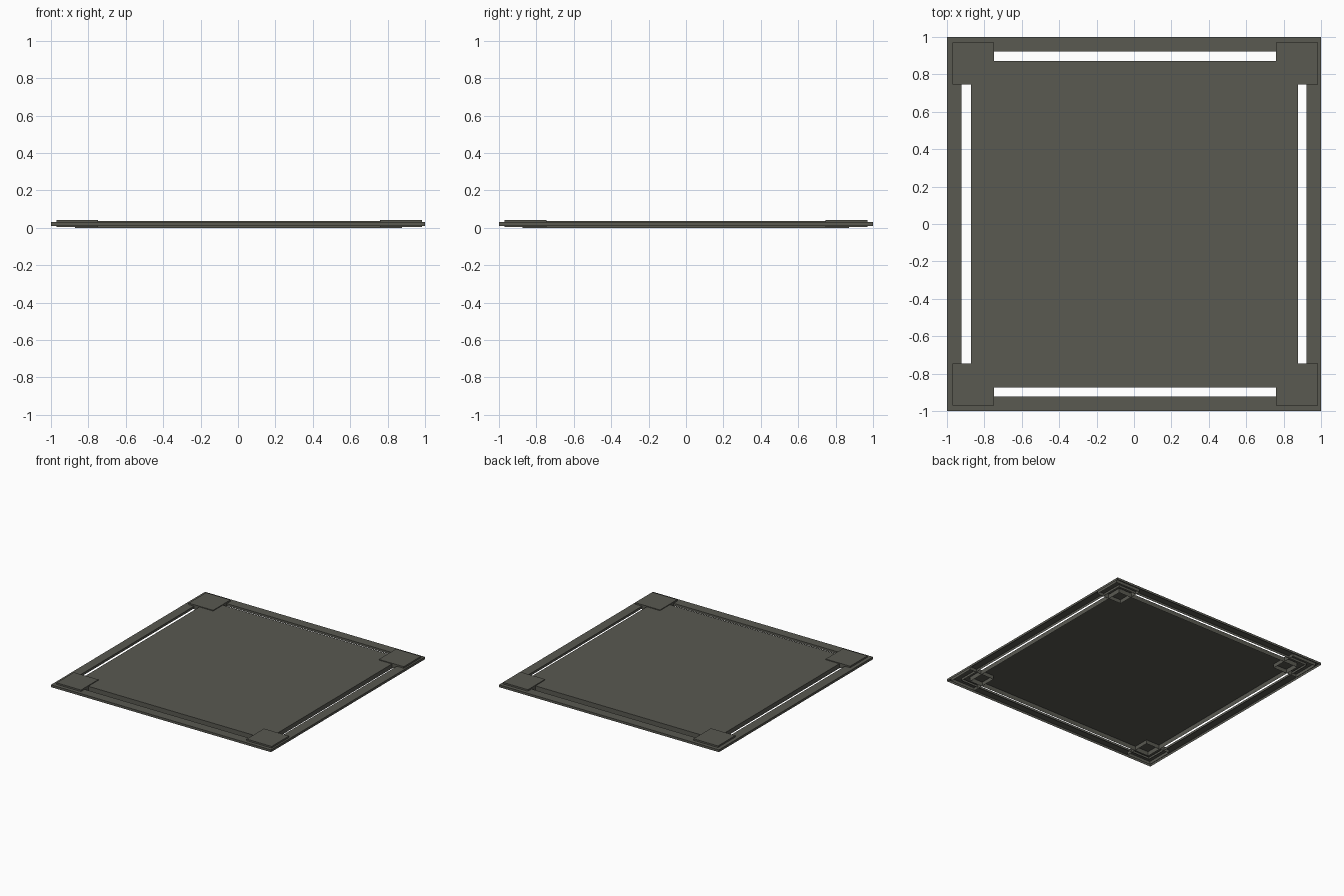
import bpy, bmesh

if "Cube" in bpy.data.objects:
    bpy.data.objects.remove(bpy.data.objects["Cube"])

mat = bpy.data.materials.new("dark olive grey")
mat.diffuse_color = (0.1, 0.1, 0.083, 1)
mat.use_nodes = True
mat.node_tree.nodes["Principled BSDF"].inputs["Base Color"].default_value = mat.diffuse_color


def finish(bm, name):
    me = bpy.data.meshes.new(name)
    bm.to_mesh(me)
    bm.free()
    me.materials.append(mat)
    ob = bpy.data.objects.new(name, me)
    bpy.context.collection.objects.link(ob)
    return ob


def rect(bm, x0, x1, y0, y1, z):
    return [bm.verts.new(c) for c in ((x0, y0, z), (x1, y0, z), (x1, y1, z), (x0, y1, z))]


def bridge(bm, a, b):
    for i in range(4):
        j = (i + 1) % 4
        bm.faces.new((a[i], a[j], b[j], b[i]))


def lid(name, x0, x1, y0, y1, z0, z1):
    """Plate with four side walls, open underneath."""
    bm = bmesh.new()
    low, high = rect(bm, x0, x1, y0, y1, z0), rect(bm, x0, x1, y0, y1, z1)
    bridge(bm, low, high)
    bm.faces.new(high)
    return finish(bm, name)


# outer frame: square ring, open underneath
bm = bmesh.new()
o, i = 1.0, 0.922
lo_out, hi_out = rect(bm, -o, o, -o, o, 0.011), rect(bm, -o, o, -o, o, 0.030)
lo_in, hi_in = rect(bm, -i, i, -i, i, 0.011), rect(bm, -i, i, -i, i, 0.030)
bridge(bm, lo_out, hi_out)
bridge(bm, hi_out, hi_in)
bridge(bm, hi_in, lo_in)
finish(bm, "outer_frame")

# centre panel
lid("centre_panel", -0.872, 0.878, -0.874, 0.872, 0.0, 0.037)

# corner pads
for sx in (-1, 1):
    x0, x1 = (-0.97, -0.748) if sx < 0 else (0.758, 0.985)
    for sy in (-1, 1):
        y0, y1 = sorted((sy * 0.745, sy * 0.97))
        lid("corner_pad", x0, x1, y0, y1, 0.005, 0.043)
